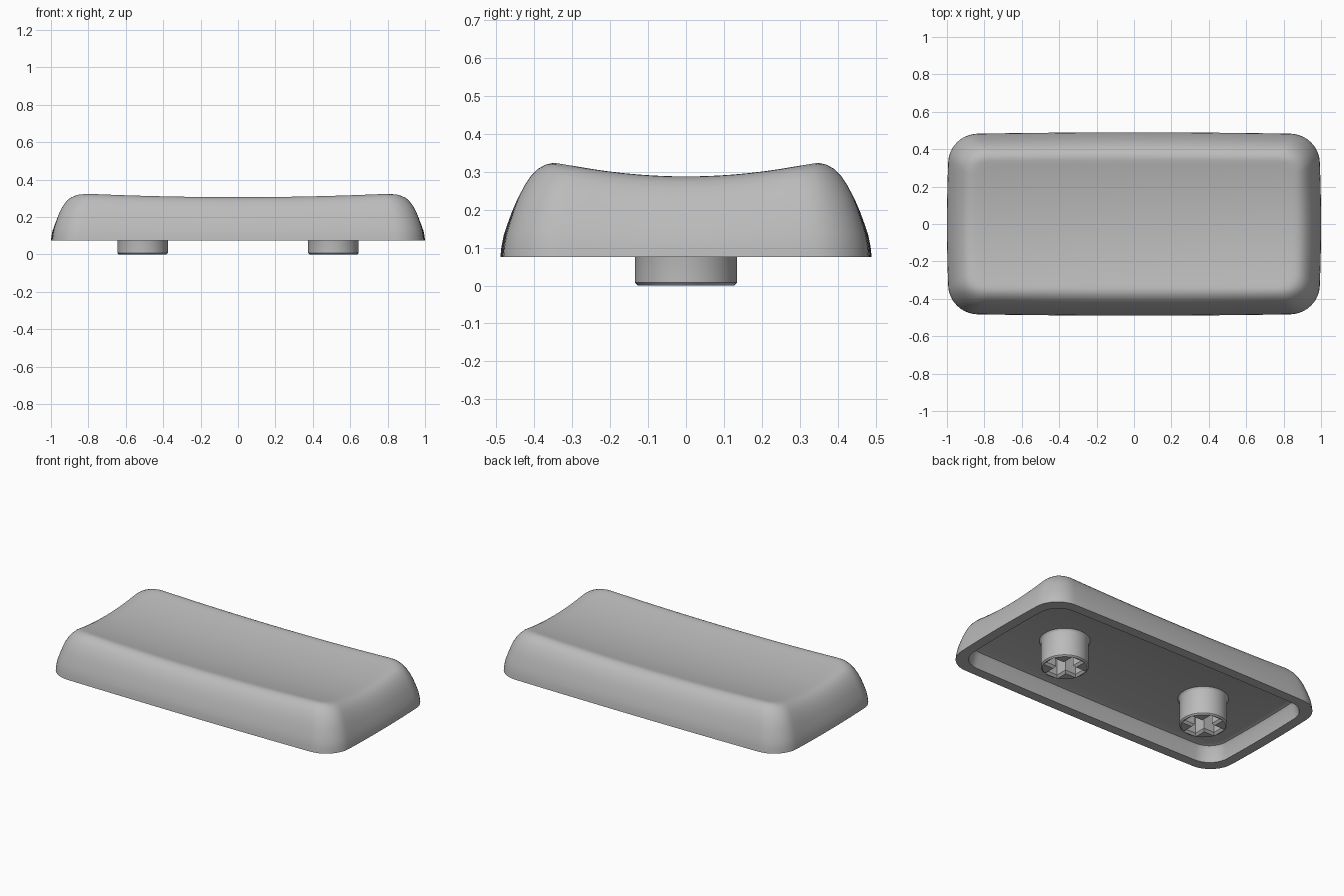
import bpy, bmesh, math

cube = bpy.data.objects.get("Cube")
if cube:
    bpy.data.objects.remove(cube, do_unlink=True)

grey = bpy.data.materials.new("light grey plastic")
grey.use_nodes = True
grey.diffuse_color = (0.5, 0.5, 0.5, 1)
grey.node_tree.nodes["Principled BSDF"].inputs["Base Color"].default_value = grey.diffuse_color

HX, HY, BASE, CEILING = 1.0, 0.49, 0.075, 0.175


def loft(name, rings, cap_start=True, cap_end=True):
    """Skin a stack of equal-length point rings into an object."""
    bm = bmesh.new()
    loops = [[bm.verts.new(p) for p in ring] for ring in rings]
    n = len(loops[0])
    for a, b in zip(loops, loops[1:]):
        for i in range(n):
            j = (i + 1) % n
            bm.faces.new((a[i], a[j], b[j], b[i]))
    if cap_start:
        bm.faces.new(loops[0])
    if cap_end:
        bm.faces.new(loops[-1])
    bmesh.ops.remove_doubles(bm, verts=bm.verts, dist=0.0001)
    bmesh.ops.recalc_face_normals(bm, faces=bm.faces)
    mesh = bpy.data.meshes.new(name)
    bm.to_mesh(mesh)
    bm.free()
    mesh.materials.append(grey)
    obj = bpy.data.objects.new(name, mesh)
    bpy.context.collection.objects.link(obj)
    return obj


def activate(obj):
    bpy.ops.object.select_all(action='DESELECT')
    obj.select_set(True)
    bpy.context.view_layer.objects.active = obj


def outline(inset, arc=10, long=20, short=12):
    """Rounded rectangle with gently bowed sides, inset from the base edge."""
    hx, hy = HX - inset, HY - inset
    r = min(max(0.15 - 0.4 * inset, 0.03), hy)
    corners = [(1, 1, 0), (-1, 1, 1), (-1, -1, 2), (1, -1, 3)]
    pts = []
    for k, (sx, sy, q) in enumerate(corners):
        cx, cy = sx * (hx - r), sy * (hy - r)
        for i in range(arc + 1):
            a = (q + i / arc) * math.pi / 2
            pts.append((cx + r * math.cos(a), cy + r * math.sin(a)))
        # straight side towards the next corner
        nx, ny, _ = corners[(k + 1) % 4]
        x0, y0 = pts[-1]
        a = (q + 1) * math.pi / 2
        x1, y1 = nx * (hx - r) + r * math.cos(a), ny * (hy - r) + r * math.sin(a)
        steps = long if k % 2 == 0 else short
        for i in range(1, steps):
            t = i / steps
            pts.append((x0 + (x1 - x0) * t, y0 + (y1 - y0) * t))
    return [(x * (1 - 0.014 * (y / HY) ** 2), y * (1 - 0.02 * x * x)) for x, y in pts]


def dish(x, y):
    """Height of the scooped top, level beyond the ridge."""
    x, y = min(abs(x), 0.84), min(abs(y), 0.35)
    return 0.268 + 0.039 * (y / 0.35) ** 2 + 0.02 * (x / 0.84) ** 2


# Cap shell: cavity, rim, rolled wall and scooped top in one skin
rings = [[(x, y, z) for x, y in outline(d)]
         for d, z in ((0.105, CEILING), (0.085, 0.168), (0.075, 0.15), (0.062, BASE))]
wall = [(0, 0), (0.003, 0.12), (0.009, 0.25), (0.02, 0.39), (0.031, 0.52), (0.043, 0.64),
        (0.058, 0.755), (0.075, 0.855), (0.093, 0.93), (0.112, 0.975), (0.13, 0.995),
        (0.148, 1)]
wall += [(0.148 + (HY - 0.148) * i / 14, 1) for i in range(1, 15)]
for d, f in wall:
    rings.append([(x, y, BASE + f * (dish(x, y) - BASE)) for x, y in outline(d)])
shell = loft("cap_shell", rings, cap_end=False)
activate(shell)
bpy.ops.object.shade_smooth_by_angle(angle=math.radians(35))


def circle(r, z, x, n=48):
    return [(x + r * math.cos(math.tau * i / n), r * math.sin(math.tau * i / n), z)
            for i in range(n)]


def cross(grow, z, x, arm=0.108, half=0.034):
    a, w = arm + grow, half + grow
    pts = []
    for q in range(4):
        c, s = math.cos(q * math.pi / 2), math.sin(q * math.pi / 2)
        pts += [(x + c * u - s * v, s * u + c * v, z) for u, v in ((a, -w), (a, w), (w, w))]
    return pts


# Mounting stems with a chamfered cross socket
for side, x in (("right", -0.51), ("left", 0.51)):
    profile = [(0.127, 0), (0.135, 0.008), (0.135, 0.16), (0.139, 0.169), (0.148, 0.18)]
    stem = loft(side + "_stem", [circle(r, z, x) for r, z in profile])
    socket = loft("socket_cutter", [cross(g, z, x) for g, z in
                                    ((0.012, -0.02), (0.012, 0), (0, 0.014), (0, 0.165))])
    socket.hide_render = True
    cut = stem.modifiers.new("socket", 'BOOLEAN')
    cut.operation = 'DIFFERENCE'
    cut.solver = 'EXACT'
    cut.object = socket
    activate(stem)
    bpy.ops.object.modifier_apply(modifier=cut.name)
    bpy.data.objects.remove(socket, do_unlink=True)
    bpy.ops.object.shade_smooth_by_angle(angle=math.radians(30))
